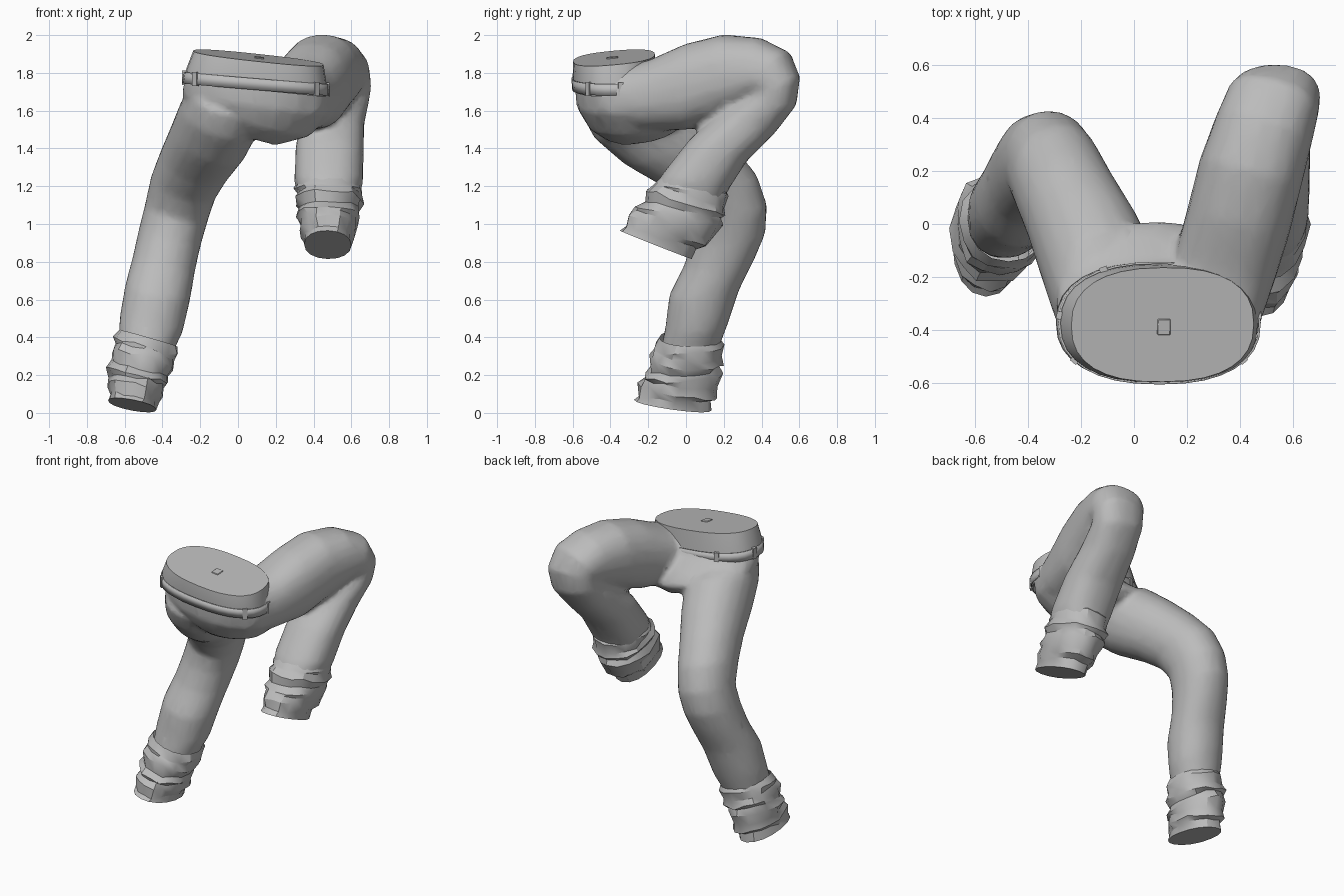
import bpy, bmesh, math, random
from mathutils import Vector, Matrix

random.seed(4)
if "Cube" in bpy.data.objects:
    bpy.data.objects.remove(bpy.data.objects["Cube"])

cloth = bpy.data.materials.new("grey cloth")
cloth.use_nodes = True
GREY = (0.5, 0.5, 0.5, 1)
cloth.diffuse_color = GREY
cloth.node_tree.nodes["Principled BSDF"].inputs["Base Color"].default_value = GREY


def frames(sections):
    """Section = (front y, front z, back y, back z, centre x, half width)."""
    centres = [Vector((s[4], (s[0] + s[2]) / 2, (s[1] + s[3]) / 2)) for s in sections]
    out = []
    for i, s in enumerate(sections):
        tangent = centres[min(i + 1, len(sections) - 1)] - centres[max(i - 1, 0)]
        a = Vector((0, (s[0] - s[2]) / 2, (s[1] - s[3]) / 2))
        b = tangent.cross(a).normalized() * s[5]
        if b.x < 0:
            b = -b
        out.append((centres[i], a, b))
    return out


def bend(v, p):
    return math.copysign(abs(v) ** p, v)


def loft(bm, sections, n=20, p=1.0, caps=(True, True), wrinkle=0.0):
    """Skin a tube over the sections; p below 1 squares it off."""
    rings = []
    fr = frames(sections)
    for k, (c, a, b) in enumerate(fr):
        ring = []
        for i in range(n):
            t = 2 * math.pi * i / n
            co = c + a * bend(math.sin(t), p) + b * bend(math.cos(t), p)
            if wrinkle and 0 < k < len(fr) - 1:
                co += (co - c).normalized() * random.uniform(-wrinkle, wrinkle)
                co.z += random.uniform(-wrinkle, wrinkle)
            ring.append(bm.verts.new(co))
        rings.append(ring)
    for r0, r1 in zip(rings, rings[1:]):
        for i in range(n):
            j = (i + 1) % n
            bm.faces.new((r0[i], r0[j], r1[j], r1[i]))
    for ring, wanted in ((rings[0], caps[0]), (rings[-1], caps[1])):
        if wanted:
            bmesh.ops.poke(bm, faces=[bm.faces.new(ring)])


def finish(bm, name, smooth=True):
    bmesh.ops.recalc_face_normals(bm, faces=bm.faces[:])
    mesh = bpy.data.meshes.new(name)
    bm.to_mesh(mesh)
    bm.free()
    mesh.materials.append(cloth)
    ob = bpy.data.objects.new(name, mesh)
    bpy.context.collection.objects.link(ob)
    if smooth:
        bpy.ops.object.select_all(action='DESELECT')
        ob.select_set(True)
        bpy.context.view_layer.objects.active = ob
        bpy.ops.object.shade_smooth_by_angle(angle=math.radians(32))
    return ob


# Pelvis and both legs, fused into one cloth body
pelvis = [(-.19, 1.85, -.57, 1.83, .105, .33), (-.14, 1.74, -.59, 1.74, .10, .385),
          (-.04, 1.65, -.58, 1.62, .09, .395), (.02, 1.58, -.52, 1.52, .075, .32),
          (-.03, 1.53, -.43, 1.46, .05, .18)]
left_leg = [(-.32, 1.82, -.46, 1.53, .28, .18), (-.17, 1.875, -.22, 1.49, .335, .195),
            (.0, 1.955, .02, 1.50, .395, .20), (.2, 2.005, .18, 1.56, .44, .20),
            (.4, 1.985, .30, 1.61, .49, .19), (.55, 1.91, .36, 1.66, .525, .18),
            (.605, 1.78, .36, 1.68, .535, .172), (.585, 1.63, .33, 1.70, .525, .17),
            (.47, 1.48, .20, 1.61, .50, .17), (.32, 1.33, .02, 1.45, .485, .182),
            (.225, 1.18, -.13, 1.26, .48, .182), (.17, 1.06, -.19, 1.14, .48, .15)]
right_leg = [(-.2, 1.72, -.55, 1.58, -.06, .20), (-.02, 1.66, -.49, 1.46, -.10, .22),
             (.12, 1.54, -.34, 1.33, -.16, .21), (.26, 1.40, -.15, 1.22, -.235, .19),
             (.375, 1.26, -.03, 1.13, -.29, .18), (.43, 1.10, .04, 1.03, -.325, .172),
             (.42, .95, .03, .92, -.36, .17), (.365, .82, -.01, .78, -.39, .17),
             (.285, .66, -.09, .62, -.425, .177), (.225, .48, -.11, .45, -.46, .172),
             (.18, .36, -.13, .36, -.485, .15), (.14, .25, -.13, .25, -.50, .13)]
bm = bmesh.new()
for part, square in ((pelvis, 1.0), (left_leg, 0.86), (right_leg, 0.95)):
    loft(bm, part, p=square)
body = finish(bm, "trouser_body", smooth=False)
remesh = body.modifiers.new("fuse", 'REMESH')
remesh.mode = 'VOXEL'
remesh.voxel_size = 0.02
remesh.use_smooth_shade = True
soften = body.modifiers.new("soften", 'SMOOTH')
soften.factor = 0.5
soften.iterations = 6
thin = body.modifiers.new("thin", 'DECIMATE')
thin.ratio = 0.25


# Bunched cuffs: alternating wide and narrow folds down to a flat hem
def cuff(name, *stations):
    folds = [0.95, 1.06, 0.99, 1.08, 0.98, 1.08, 0.97, 1.05, 0.97, 1.0]
    sections = []
    for k, f in enumerate(folds):
        t = k / (len(folds) - 1) * (len(stations) - 1)
        i = min(int(t), len(stations) - 2)
        yf, zf, yb, zb, x, w = [u + (v - u) * (t - i)
                                for u, v in zip(stations[i], stations[i + 1])]
        ym, h = (yf + yb) / 2, (yf - yb) / 2 * f
        tilt = 0.015 * (-1) ** (k // 2) if 0 < k < len(folds) - 1 else 0
        sections.append((ym + h, zf + tilt, ym - h, zb - tilt, x, w * f))
    bm = bmesh.new()
    loft(bm, sections, n=16, p=0.93, caps=(False, True), wrinkle=0.01)
    finish(bm, name)


cuff("left_cuff", (.215, 1.18, -.13, 1.26, .48, .172),
     (.19, 1.0, -.235, 1.12, .48, .165), (.03, .815, -.35, .965, .475, .125))
cuff("right_cuff", (.19, .39, -.15, .40, -.475, .168),
     (.18, .21, -.20, .23, -.525, .155), (.135, .012, -.275, .07, -.56, .13))

# Waistband with its closed top
bm = bmesh.new()
loft(bm, [(-.15, 1.71, -.59, 1.71, .09, .38), (-.155, 1.79, -.60, 1.785, .098, .372),
          (-.165, 1.9, -.597, 1.86, .108, .347)], n=32, p=0.82, caps=(False, True))
finish(bm, "waistband")

# Slim belt strip with loops around it
belt = [(-.147, 1.715, -.598, 1.71, .092, .385), (-.147, 1.775, -.603, 1.77, .097, .38)]
bm = bmesh.new()
loft(bm, belt, n=32, p=0.85, caps=(False, False))
strip = finish(bm, "belt")
solid = strip.modifiers.new("thickness", 'SOLIDIFY')
solid.thickness = 0.008
solid.offset = 0

lower, upper = frames(belt)
bm = bmesh.new()
for deg in (5, 60, 120, 175, 215, 325):
    t = math.radians(deg)
    s, c = bend(math.sin(t), 0.85), bend(math.cos(t), 0.85)
    pos = (lower[0] + upper[0]) / 2 + upper[1] * s + upper[2] * c
    turn = math.atan2(s / upper[1].length, c / upper[2].length)
    place = Matrix.Translation(pos) @ Matrix.Rotation(turn, 4, 'Z')
    bmesh.ops.create_cube(bm, size=1, matrix=place @ Matrix.Diagonal((.02, .03, .075, 1)))
finish(bm, "belt_loops")

# Small rounded plate at the middle of the closed waist
bm = bmesh.new()
tilt = Matrix.Rotation(math.radians(7), 4, 'Y') @ Matrix.Rotation(math.radians(5), 4, 'X')
bmesh.ops.create_cube(bm, size=1, matrix=Matrix.Translation((.113, -.39, 1.88)) @ tilt
                      @ Matrix.Diagonal((.05, .06, .008, 1)))
plate = finish(bm, "waist_plate")
round_off = plate.modifiers.new("round", 'BEVEL')
round_off.width = 0.003
